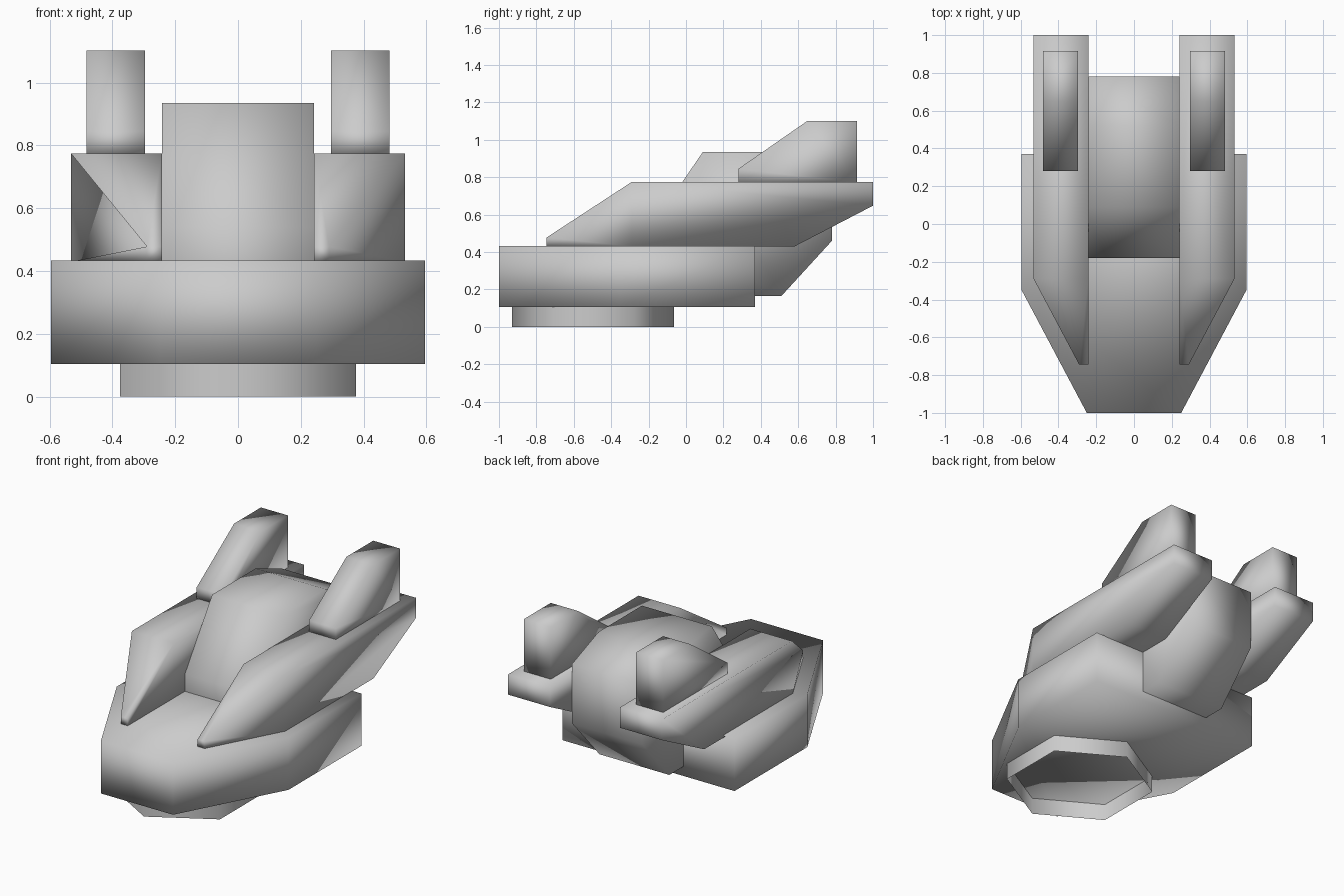
import bpy, bmesh, math

if "Cube" in bpy.data.objects:
    bpy.data.objects.remove(bpy.data.objects["Cube"])


def prism(name, profile, lo, hi, axis, adjust=None, mirror=False):
    """Extrude a 2D profile from lo to hi along x (profile is y,z) or z (profile is x,y)."""
    bm = bmesh.new()
    place = (lambda p, d: (d, p[0], p[1])) if axis == 'X' else (lambda p, d: (p[0], p[1], d))
    a = [bm.verts.new(place(p, lo)) for p in profile]
    b = [bm.verts.new(place(p, hi)) for p in profile]
    n = len(profile)
    bm.faces.new(a[::-1])
    bm.faces.new(b)
    for i in range(n):
        j = (i + 1) % n
        bm.faces.new((a[i], a[j], b[j], b[i]))
    if adjust:
        for v in bm.verts:
            adjust(v)
    bmesh.ops.recalc_face_normals(bm, faces=bm.faces[:])
    for f in bm.faces:
        f.smooth = True
    me = bpy.data.meshes.new(name)
    bm.to_mesh(me)
    bm.free()
    ob = bpy.data.objects.new(name, me)
    bpy.context.collection.objects.link(ob)
    if mirror:
        m = ob.modifiers.new("mirror", 'MIRROR')
        m.use_mirror_merge = False
    return ob


# Main body: tapered nose, flat back
prism("body", [(-.25, -1), (.25, -1), (.595, -.35), (.595, .37), (-.595, .37), (-.595, -.35)],
      .105, .433, 'Z')

# Central block rising through the body
prism("centre_block", [(-.18, .165), (.51, .165), (.78, .46), (.78, .835),
                       (.52, .935), (.09, .935), (-.18, .54)], -.242, .242, 'X')


# Side blades: pinch the outer side in at the front tip
def pinch(v):
    if v.co.y < -.7 and v.co.x > .5:
        v.co.x = .29


prism("side_blade", [(-.745, .43), (-.29, .43), (.58, .43), (1, .648), (1, .775),
                     (-.29, .775), (-.745, .478)], .242, .532, 'X', pinch, True)

# Upright horns on the blades
prism("horn", [(.28, .77), (.915, .77), (.915, 1.102), (.65, 1.102), (.28, .845)],
      .296, .482, 'X', None, True)

# Open six-sided neck ring underneath
bpy.ops.mesh.primitive_cylinder_add(vertices=6, radius=.433, depth=.105,
                                    end_fill_type='NOTHING', location=(0, -.497, .0525))
ring = bpy.context.object
ring.name = "neck_ring"
bpy.ops.object.shade_smooth()
